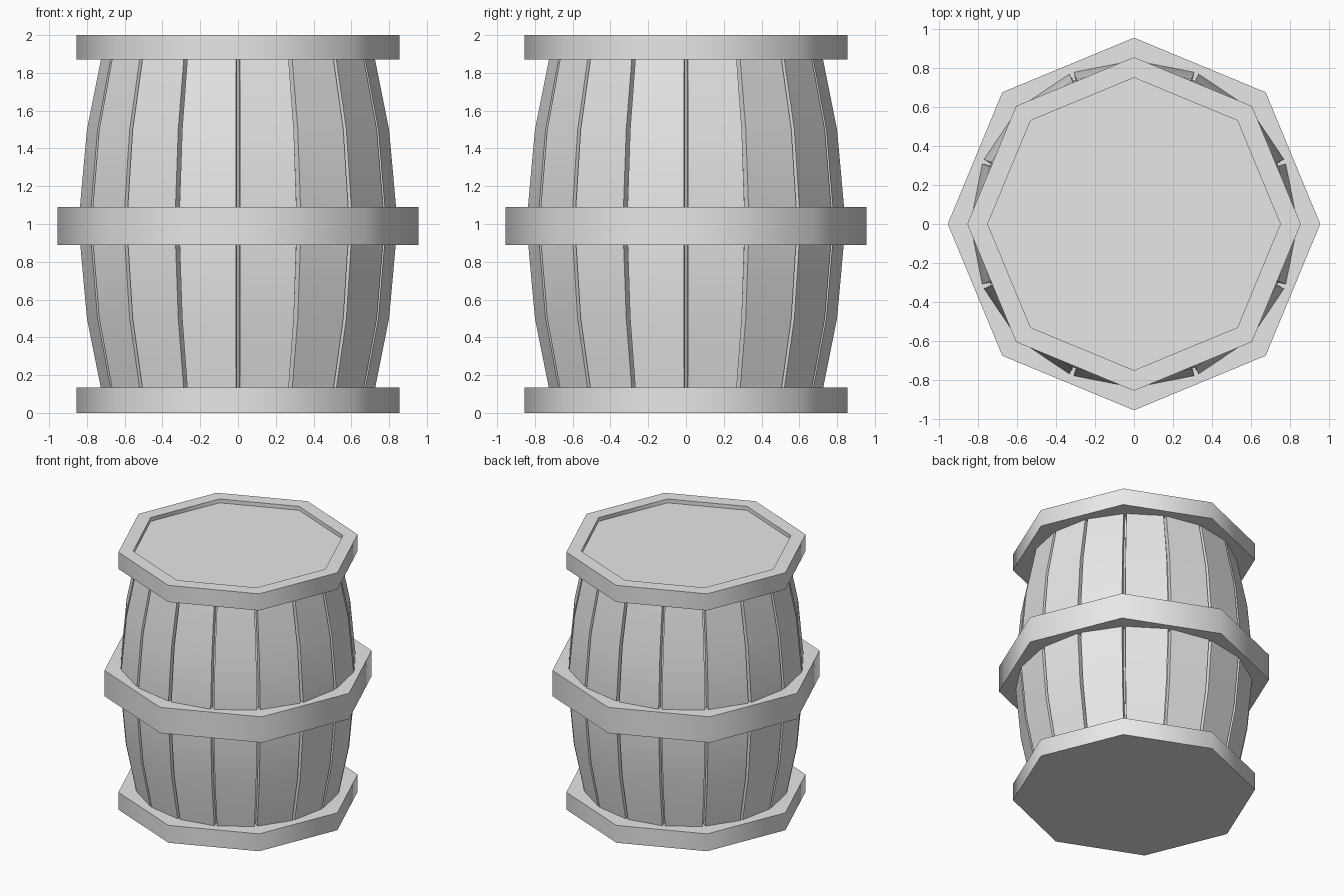
import bpy, bmesh, math

cube = bpy.data.objects.get("Cube")
if cube:
    bpy.data.objects.remove(cube, do_unlink=True)

grey = bpy.data.materials.new("plain_grey")
grey.use_nodes = True
grey.diffuse_color = (0.8, 0.8, 0.8, 1)
grey.node_tree.nodes["Principled BSDF"].inputs["Base Color"].default_value = (0.8, 0.8, 0.8, 1)


def ring(bm, points):
    """One closed loop of vertices from (radius, angle, z) triples."""
    return [bm.verts.new((r * math.cos(a), r * math.sin(a), z)) for r, a, z in points]


def octagon(bm, r, z):
    return ring(bm, [(r, i * math.tau / 8, z) for i in range(8)])


def bridge(bm, low, high):
    n = len(low)
    for i in range(n):
        j = (i + 1) % n
        bm.faces.new((low[i], low[j], high[j], high[i]))


def finish(bm, name, angle):
    bmesh.ops.recalc_face_normals(bm, faces=bm.faces)
    mesh = bpy.data.meshes.new(name)
    bm.to_mesh(mesh)
    bm.free()
    mesh.materials.append(grey)
    obj = bpy.data.objects.new(name, mesh)
    bpy.context.collection.objects.link(obj)
    bpy.ops.object.select_all(action="DESELECT")
    obj.select_set(True)
    bpy.context.view_layer.objects.active = obj
    bpy.ops.object.shade_smooth_by_angle(angle=math.radians(angle))


def octagon_part(name, profile, closed=False):
    """Sweep (radius, z) points round eight sides; cap the ends or close the loop."""
    bm = bmesh.new()
    loops = [octagon(bm, r, z) for r, z in profile]
    for low, high in zip(loops, loops[1:]):
        bridge(bm, low, high)
    if closed:
        bridge(bm, loops[-1], loops[0])
    else:
        bm.faces.new(loops[0])
        bm.faces.new(loops[-1])
    finish(bm, name, 60)


# Bulging body of sixteen staves with a narrow groove at each seam
STAVES, GROOVE, DEPTH = 16, 0.014, 0.04
body = bmesh.new()
loops = []
for z, radius in ((0.05, 0.71), (0.5, 0.80), (1.0, 0.845), (1.5, 0.80), (1.95, 0.71)):
    points = []
    for i in range(STAVES):
        a = i * math.tau / STAVES
        for r, offset in ((radius, -GROOVE), (radius - DEPTH, -GROOVE / 2),
                          (radius - DEPTH, GROOVE / 2), (radius, GROOVE)):
            points.append((r, a + offset, z))
    loops.append(ring(body, points))
for low, high in zip(loops, loops[1:]):
    bridge(body, low, high)
finish(body, "staves", 60)

# Hoops, with the lid sunk slightly inside the top rim
octagon_part("bottom_hoop", [(0.855, 0), (0.855, 0.135), (0.68, 0.135)])
octagon_part("middle_hoop", [(0.955, 0.89), (0.955, 1.09), (0.80, 1.09), (0.80, 0.89)], True)
octagon_part("top_hoop_and_lid", [(0.68, 1.87), (0.855, 1.87), (0.855, 2), (0.75, 2), (0.75, 1.97)])
